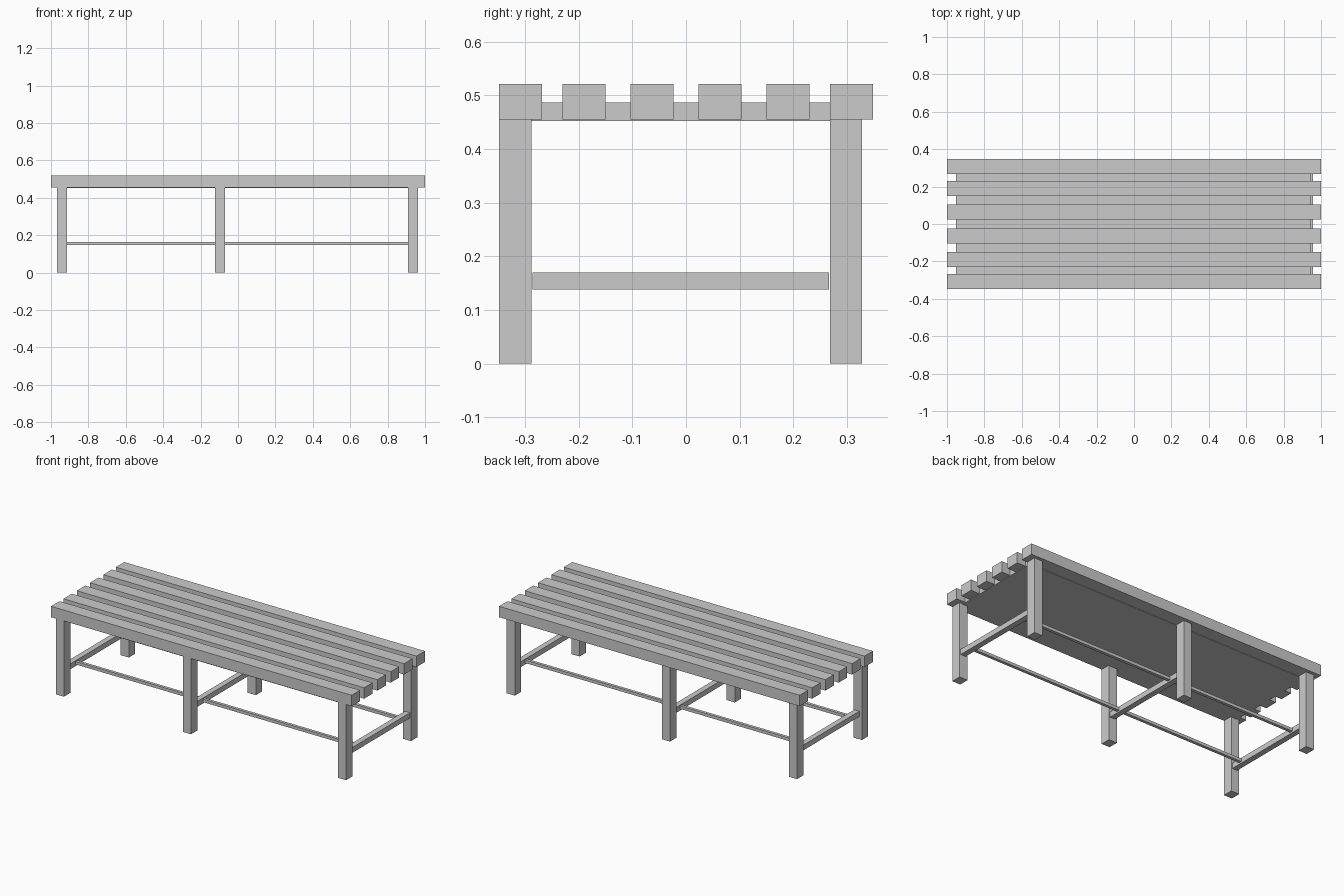
import bpy

if "Cube" in bpy.data.objects:
    bpy.data.objects.remove(bpy.data.objects["Cube"])


def box(name, x, y, z):
    """Axis-aligned box from (min, max) ranges."""
    bpy.ops.mesh.primitive_cube_add(
        size=1, location=[(r[0] + r[1]) / 2 for r in (x, y, z)])
    ob = bpy.context.object
    ob.name = name
    ob.scale = [r[1] - r[0] for r in (x, y, z)]
    bpy.ops.object.transform_apply(location=False, rotation=False, scale=True)
    return ob


# Seat slats, mirrored about y = 0
for side, sign in (("front", -1), ("back", 1)):
    for i, yc in enumerate((0.063, 0.190, 0.308)):
        y = sign * yc
        box(f"{side}_slat_{i + 1}", (-1, 1), (y - 0.04, y + 0.04), (0.455, 0.5205))

# Panel under the slats
box("under_panel", (-0.953, 0.943), (-0.288, 0.268), (0.4515, 0.486))

# Three leg pairs, each joined by a cross stretcher
for place, x in (("left", -0.968), ("middle", -0.123), ("right", 0.909)):
    box(f"{place}_front_leg", (x, x + 0.054), (-0.348, -0.288), (0, 0.455))
    box(f"{place}_back_leg", (x, x + 0.054), (0.268, 0.328), (0, 0.455))
    box(f"{place}_stretcher", (x + 0.015, x + 0.049), (-0.286, 0.266), (0.138, 0.170))

# Thin long rails between the stretchers
for side, y in (("front", -0.22), ("back", 0.20)):
    box(f"{side}_long_rail", (-0.936, 0.941), (y - 0.009, y + 0.009), (0.147, 0.165))
